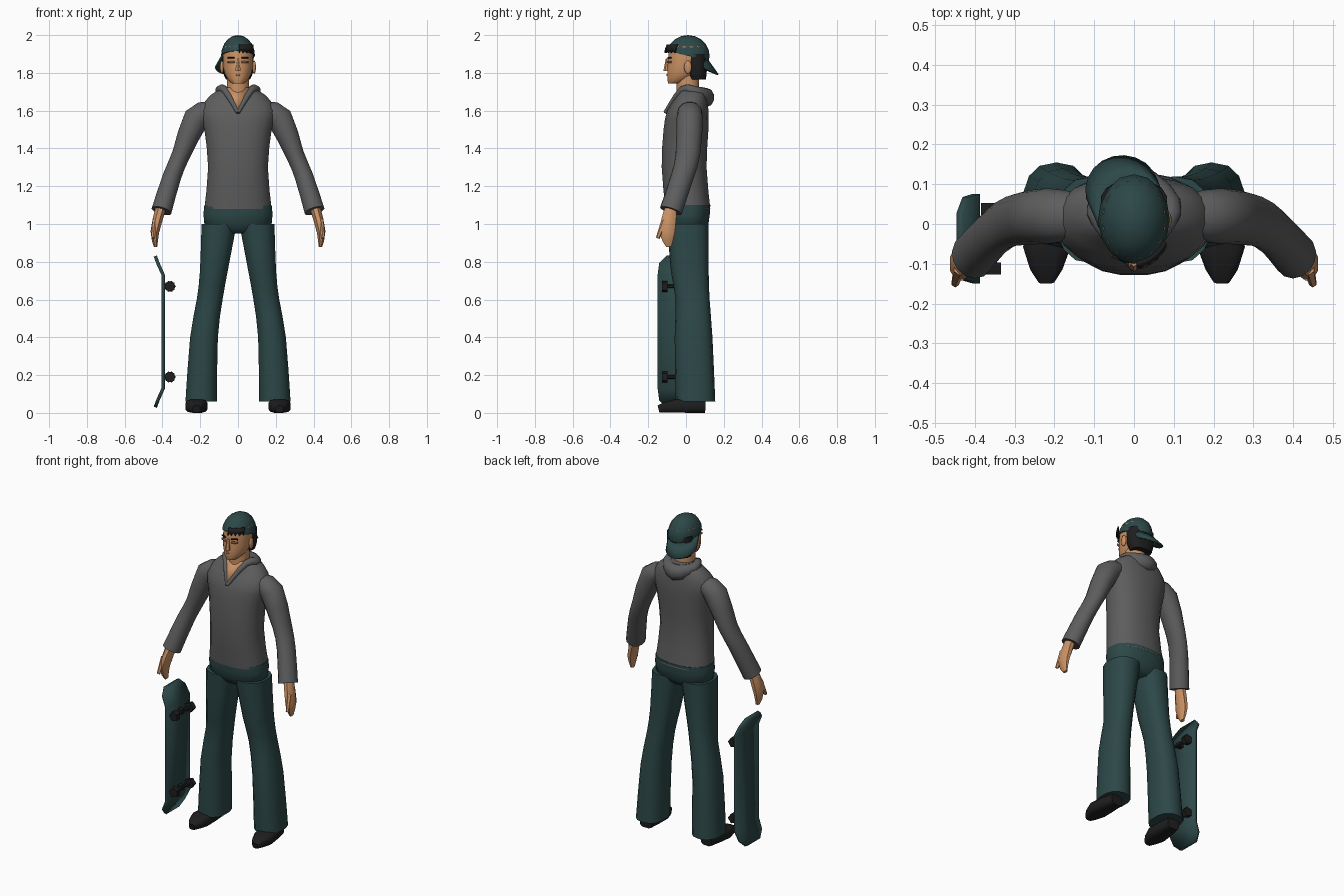
import bpy, bmesh
from math import sin, cos, pi, radians, copysign
from mathutils import Vector, Matrix

cube = bpy.data.objects.get("Cube")
if cube:
    bpy.data.objects.remove(cube, do_unlink=True)

UP = Vector((0, 0, 1))
BACK = Vector((0, 1, 0))


def material(name, red, green, blue):
    mat = bpy.data.materials.new(name)
    mat.use_nodes = True
    mat.diffuse_color = (red, green, blue, 1)
    shader = mat.node_tree.nodes["Principled BSDF"]
    shader.inputs["Base Color"].default_value = (red, green, blue, 1)
    shader.inputs["Roughness"].default_value = .9
    return mat


GREY = material("hoodie grey", .11, .11, .11)
TEAL = material("dark teal", .026, .064, .064)
SKIN = material("skin", .6, .29, .13)
BROWN = material("lip brown", .3, .12, .06)
BLACK = material("black", .013, .013, .013)


def finish(name, bm, mat, sharp=50):
    """Turn the bmesh into a named object, smooth except at sharp edges."""
    bmesh.ops.recalc_face_normals(bm, faces=bm.faces)
    mesh = bpy.data.meshes.new(name)
    bm.to_mesh(mesh)
    bm.free()
    mesh.materials.append(mat)
    mesh.shade_smooth()
    mesh.set_sharp_from_angle(angle=radians(sharp))
    ob = bpy.data.objects.new(name, mesh)
    bpy.context.collection.objects.link(ob)
    return ob


def refine(rings, steps):
    """Smoothly interpolate between the given rings."""
    rings = [Vector(ring) for ring in rings]
    padded = [rings[0]] + rings + [rings[-1]]
    result = []
    for before, start, end, after in zip(padded, padded[1:], padded[2:], padded[3:]):
        for step in range(steps):
            t = step / steps
            ease = t * t * (3 - 2 * t)
            bend = t * (1 - t) / 2
            pull = (end - before) * (1 - t) - (after - start) * t
            chord = (end - start) * (1 - 2 * t)
            result.append(start.lerp(end, ease) + (pull * bend if steps > 1 else chord * 0))
    return result + [rings[-1]]


def loft(name, mat, rings, sides=14, square=2, ref=BACK, flat=False,
         mirror=1, sharp=50, steps=2):
    """Skin rings of (x, y, z, width radius, depth radius)."""
    bm = bmesh.new()
    rings = refine(rings, steps)
    centres = [Vector(ring[:3]) for ring in rings]
    loops = []
    for i, (ring, centre) in enumerate(zip(rings, centres)):
        ahead = centres[min(i + 1, len(rings) - 1)]
        along = UP if flat else (ahead - centres[max(i - 1, 0)]).normalized()
        across = ref.cross(along).normalized()
        depth = along.cross(across)
        loop = []
        for k in range(sides):
            turn = 2 * pi * (k + .5) / sides
            c, s = (copysign(abs(f) ** (2 / square), f) for f in (cos(turn), sin(turn)))
            point = centre + across * c * ring[3] + depth * s * ring[4]
            point.x *= mirror
            loop.append(bm.verts.new(point))
        loops.append(loop)
    for low, high in zip(loops, loops[1:]):
        for k in range(sides):
            bm.faces.new((low[k - 1], low[k], high[k], high[k - 1]))
    bm.faces.new(loops[0])
    bm.faces.new(loops[-1])
    return finish(name, bm, mat, sharp)


def stack(name, mat, rings, **options):
    """Level rings of (y, z, width radius, depth radius) on the centre line."""
    return loft(name, mat, [(0, *ring) for ring in rings], flat=True, **options)


def dome(name, mat, centre, size, cut=None):
    """Ellipsoid, optionally with the side that cut points to removed."""
    bm = bmesh.new()
    place = Matrix.LocRotScale(Vector(centre), None, Vector(size))
    bmesh.ops.create_uvsphere(bm, u_segments=16, v_segments=10, radius=1, matrix=place)
    if cut:
        geometry = bm.verts[:] + bm.edges[:] + bm.faces[:]
        bmesh.ops.bisect_plane(bm, geom=geometry, plane_co=centre, plane_no=cut,
                               clear_outer=True)
        bmesh.ops.holes_fill(bm, edges=bm.edges, sides=0)
    return finish(name, bm, mat)


def sheet(name, mat, rows, thickness):
    """Thin sheet through rows of points."""
    bm = bmesh.new()
    grid = [[bm.verts.new(point) for point in row] for row in rows]
    for low, high in zip(grid, grid[1:]):
        for a, b, c, d in zip(low, low[1:], high[1:], high):
            bm.faces.new((a, b, c, d))
    ob = finish(name, bm, mat, sharp=30)
    solid = ob.modifiers.new("thickness", "SOLIDIFY")
    solid.thickness, solid.offset = thickness, 0
    return ob


# Hoodie body, with the hood rolled round the neck and resting on the back
stack("hoodie_body", GREY, [
    (.01, 1.08, .18, .12), (-.01, 1.3, .16, .12), (0, 1.5, .18, .12),
    (.01, 1.6, .2, .11), (.03, 1.68, .15, .08), (.03, 1.72, .08, .07)],
    sides=20, square=2.3)
collar = [(0, -.11, 1.59, .01, .01), (.07, -.02, 1.71, .02, .02),
          (.09, .05, 1.7, .03, .03)]
nape = (0, .11, 1.67, .04, .05)
loft("hood", GREY, collar + [nape] + [(-x, *rest) for x, *rest in reversed(collar)],
     sides=10, ref=UP, steps=3)
sheet("neck_opening", SKIN, [[(-.06, -.03, 1.72), (.06, -.03, 1.72)],
                             [(-.002, -.11, 1.6), (.002, -.11, 1.6)]], .006)

# Trouser seat
stack("trouser_seat", TEAL, [
    (.01, 1.1, .18, .12), (.01, 1, .18, .11), (.01, .95, .1, .07)],
    sides=20, square=2.3)

for side, mirror in (("left", 1), ("right", -1)):
    # Limbs
    loft(f"{side}_sleeve", GREY, [
        (.15, .02, 1.6, .05, .06), (.22, .02, 1.56, .07, .07), (.3, .01, 1.37, .05, .065),
        (.35, -.02, 1.25, .05, .06), (.405, -.08, 1.07, .055, .06)], mirror=mirror)
    loft(f"{side}_trouser_leg", TEAL, [
        (.1, .01, 1, .095, .11), (.128, .02, .75, .075, .1), (.15, .035, .6, .07, .09),
        (.18, .04, .4, .075, .1), (.195, .05, .06, .085, .105)],
        square=2.4, flat=True, mirror=mirror)
    loft(f"{side}_shoe", BLACK, [
        (.21, .1, .035, .04, .035), (.22, -.06, .036, .06, .036),
        (.22, -.145, .02, .02, .02)], sides=12, square=3.5, ref=UP, mirror=mirror)
    # Hand with thumb
    loft(f"{side}_hand", SKIN, [
        (.41, -.08, 1.08, .03, .035), (.44, -.1, .96, .025, .045),
        (.436, -.09, .88, .01, .015)], sides=8, mirror=mirror)
    loft(f"{side}_thumb", SKIN, [
        (.44, -.11, 1.02, .015, .02), (.45, -.15, .925, .01, .01)],
        sides=6, mirror=mirror)
    # Ear, eye and brow
    dome(f"{side}_ear", SKIN, (mirror * .085, .01, 1.83), (.01, .02, .035))
    for part, mat, height, tall in (("eye", BROWN, 1.853, .01), ("brow", BLACK, 1.877, .006)):
        sheet(f"{side}_{part}", mat, [
            [(mirror * .02, -.095, z), (mirror * .055, -.08, z)]
            for z in (height, height + tall)], .008)

# Neck, head and face
stack("neck", SKIN, [(.01, 1.6, .06, .06), (.01, 1.8, .06, .06)])
stack("head", SKIN, [
    (-.06, 1.743, .03, .035), (-.03, 1.77, .058, .07), (0, 1.83, .08, .1),
    (.01, 1.94, .08, .1)], sides=16)
stack("nose", SKIN, [(-.1, 1.81, .016, .02), (-.097, 1.875, .008, .01)],
      sides=6, sharp=25)
sheet("lips", BROWN, [[(-.025, -.086, z), (0, -.1, z), (.025, -.086, z)]
                      for z in (1.784, 1.794)], .009)

# Hair below the cap
stack("hair", BLACK, [(.06, 1.765, .065, .045), (.055, 1.81, .083, .055),
                      (.05, 1.9, .085, .06)], square=2.4, sharp=35)

# Cap worn backwards, its brim turned a little to one side
dome("cap_crown", TEAL, (0, .01, 1.89), (.09, .115, .11), cut=(0, -.25, -1))
joined, rim = [], []
for i in range(11):
    turn = radians(15 + 18 * i)
    c, s = cos(turn), sin(turn)
    joined.append((.084 * c, .01 + .11 * s, 1.89 - .03 * s))
    rim.append((.09 * c - .03, .085 + .085 * s, 1.825 - .035 * s))
sheet("cap_brim", TEAL, [joined, rim], .008)

# Jagged tuft of hair poking through the cap opening
crest, tips = [], []
for i in range(9):
    turn = radians(6.5 * i - 86)
    x, y = .094 * cos(turn), .01 + .12 * sin(turn)
    crest.append((x, y + .012, 1.95))
    tips.append((x, y, 1.905 + .018 * (i % 2)))
sheet("hair_tuft", BLACK, [crest, tips], .009)

# Skateboard standing on its tail, mirrored top to bottom about its middle
MIDDLE = Vector((-.396, -.037, .43))
lower = [(.042, .4, .065), (.027, .36, .105), (0, .3, .113)]
outline = [(bend, -drop, half) for bend, drop, half in lower] + lower[::-1]
sheet("skateboard_deck", TEAL, [
    [MIDDLE + Vector((-bend, half * way, rise)) for way in (-1, 1)]
    for bend, rise, half in outline], .018)


def bar(name, start, end, radius, sides):
    """Straight prism between two points measured from the deck middle."""
    rings = [(*(MIDDLE + Vector(point)), radius, radius) for point in (start, end)]
    loft(name, BLACK, rings, sides=sides, ref=UP, sharp=20, steps=1)


for end, rise in (("upper", .24), ("lower", -.24)):
    bar(f"{end}_truck", (0, 0, rise), (.04, 0, rise), .02, sides=4)
    bar(f"{end}_axle", (.036, -.08, rise), (.036, .08, rise), .01, sides=6)
    for place, way in (("front", -1), ("back", 1)):
        bar(f"{end}_{place}_wheel", (.036, .06 * way, rise), (.036, .09 * way, rise),
            .031, sides=5)
